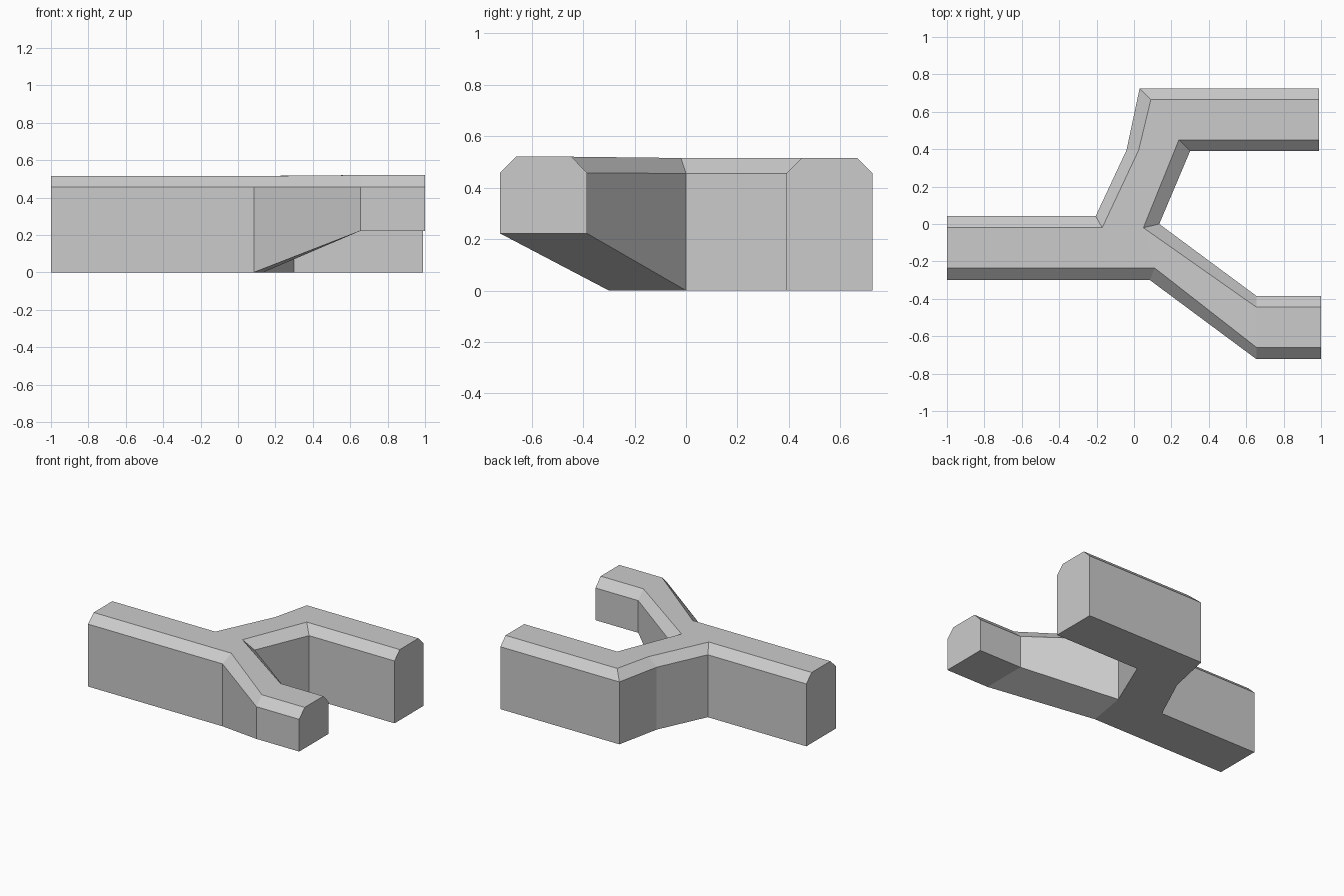
import bpy, bmesh

if "Cube" in bpy.data.objects:
    bpy.data.objects.remove(bpy.data.objects["Cube"])

# Plan of the forked wall: outer (base) corner and matching inner (top) corner
PLAN = [
    ((-1.0, -0.30), (-1.0, -0.235)),      # stem
    ((0.085, -0.30), (0.11, -0.235)),
    ((0.655, -0.723), (0.655, -0.66)),    # raised front arm
    ((1.0, -0.723), (1.0, -0.66)),
    ((1.0, -0.385), (1.0, -0.445)),
    ((0.655, -0.385), (0.655, -0.445)),
    ((0.135, 0.0), (0.05, -0.02)),        # fork
    ((0.30, 0.39), (0.24, 0.45)),         # back arm
    ((0.99, 0.39), (0.99, 0.45)),
    ((0.99, 0.725), (0.99, 0.665)),
    ((0.03, 0.725), (0.09, 0.665)),
    ((-0.04, 0.395), (0.025, 0.395)),
    ((-0.205, 0.042), (-0.17, -0.02)),
    ((-1.0, 0.042), (-1.0, -0.02)),
]
RAISED = range(2, 6)
# Cap panels: body, back arm, sloping link, raised front arm
CAPS = [(0, 1, 6, 7, 10, 11, 12, 13), (7, 8, 9, 10), (1, 2, 5, 6), (2, 3, 4, 5)]

bm = bmesh.new()
base, shoulder, top = [], [], []
for i, (outer, inner) in enumerate(PLAN):
    up = i in RAISED
    base.append(bm.verts.new((*outer, 0.222 if up else 0.0)))
    shoulder.append(bm.verts.new((*outer, 0.457 if up else 0.455)))
    top.append(bm.verts.new((*inner, 0.52 if up else 0.515)))

# Walls and the chamfer above them
n = len(PLAN)
for low, high in ((base, shoulder), (shoulder, top)):
    for i in range(n):
        j = (i + 1) % n
        bm.faces.new((low[i], low[j], high[j], high[i]))

# Top and underside
for cap in CAPS:
    bm.faces.new([top[i] for i in cap])
    bm.faces.new([base[i] for i in reversed(cap)])
bmesh.ops.recalc_face_normals(bm, faces=bm.faces)

mesh = bpy.data.meshes.new("forked_beam")
bm.to_mesh(mesh)
bm.free()
grey = bpy.data.materials.new("light grey")
grey.diffuse_color = (0.6, 0.6, 0.6, 1)
grey.use_nodes = True
grey.node_tree.nodes["Principled BSDF"].inputs["Base Color"].default_value = grey.diffuse_color
mesh.materials.append(grey)
bpy.context.collection.objects.link(bpy.data.objects.new("forked_beam", mesh))
